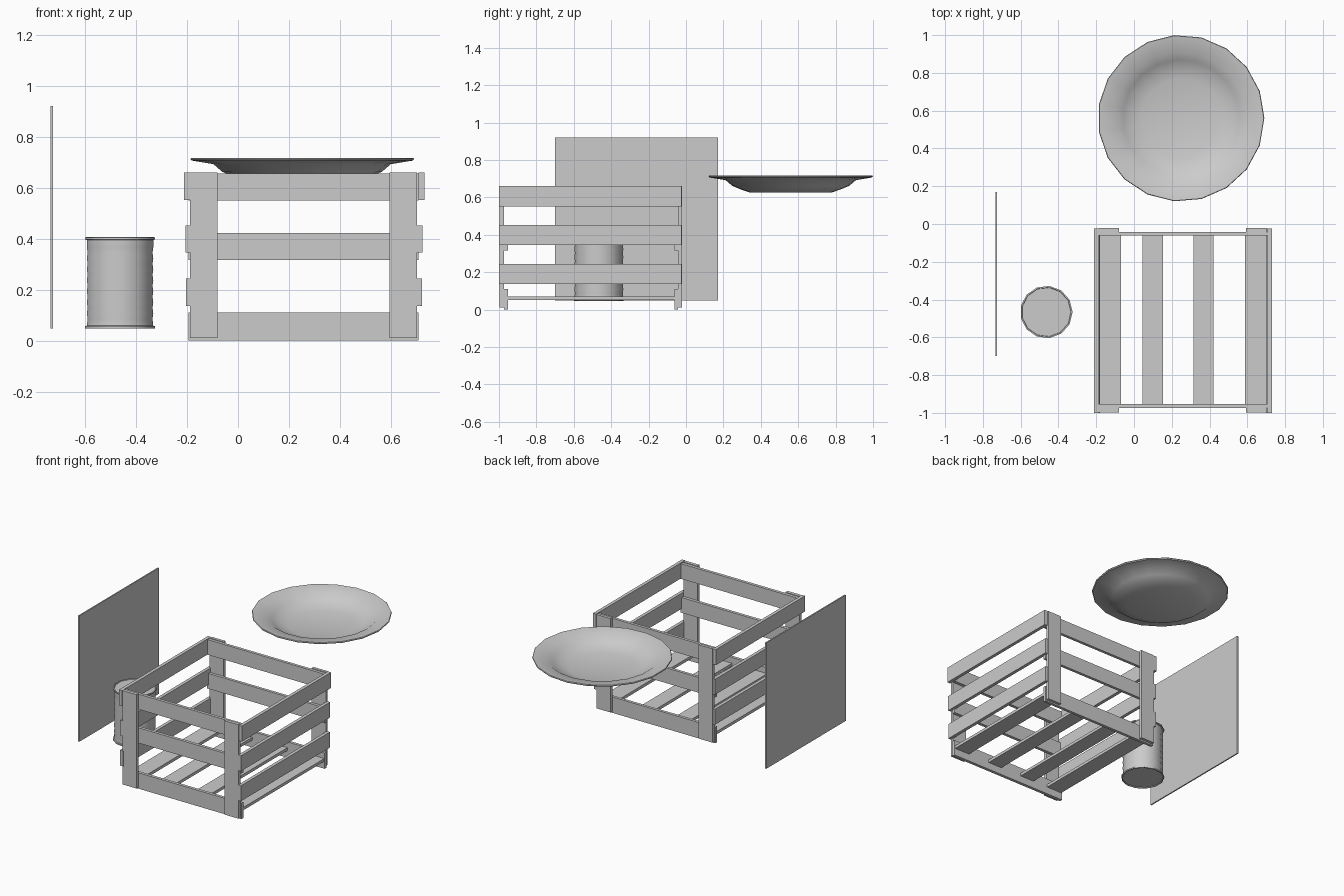
import bpy, bmesh, math

if "Cube" in bpy.data.objects:
    bpy.data.objects.remove(bpy.data.objects["Cube"])


def box(name, x, y, z):
    """Box from (min, max) ranges."""
    bm = bmesh.new()
    bmesh.ops.create_cube(bm, size=1)
    for v in bm.verts:
        v.co = [r[0] + (c + 0.5) * (r[1] - r[0]) for c, r in zip(v.co, (x, y, z))]
    me = bpy.data.meshes.new(name)
    bm.to_mesh(me)
    bm.free()
    ob = bpy.data.objects.new(name, me)
    bpy.context.collection.objects.link(ob)
    return ob


def lathe(name, profile, sides, centre):
    """Revolve an (r, z) profile that starts and ends on the axis."""
    bm = bmesh.new()
    rings = []
    for r, z in profile:
        if r == 0:
            rings.append([bm.verts.new((0, 0, z))] * sides)
        else:
            rings.append([bm.verts.new((r * math.cos(math.tau * i / sides),
                                        r * math.sin(math.tau * i / sides), z))
                          for i in range(sides)])
    for a, b in zip(rings, rings[1:]):
        for i in range(sides):
            j = (i + 1) % sides
            bm.faces.new(list(dict.fromkeys((a[i], a[j], b[j], b[i]))))
    bmesh.ops.recalc_face_normals(bm, faces=bm.faces)
    me = bpy.data.meshes.new(name)
    bm.to_mesh(me)
    bm.free()
    ob = bpy.data.objects.new(name, me)
    ob.location = (centre[0], centre[1], 0)
    bpy.context.collection.objects.link(ob)
    bpy.context.view_layer.objects.active = ob
    ob.select_set(True)
    bpy.ops.object.shade_smooth_by_angle(angle=math.radians(40))
    ob.select_set(False)
    return ob


# Crate ends: two posts on the outside, three rails behind them
ends = {"front": ((-0.997, -0.974), (-0.974, -0.953)),
        "back": ((-0.042, -0.022), (-0.062, -0.042))}
for side, (post_y, rail_y) in ends.items():
    box(f"{side}_left_post", (-0.188, -0.08), post_y, (0.01, 0.66))
    box(f"{side}_right_post", (0.594, 0.702), post_y, (0.01, 0.66))
    for label, z in (("bottom", (0, 0.11)), ("middle", (0.316, 0.422)), ("top", (0.55, 0.655))):
        box(f"{side}_{label}_rail", (-0.194, 0.708), rail_y, z)

# Crate sides: three slats each, the top one set slightly further out
for label, z, out in (("low", (0.137, 0.244), 0.463), ("middle", (0.345, 0.452), 0.464),
                      ("top", (0.552, 0.66), 0.471)):
    for side, s in (("left", -1), ("right", 1)):
        x = sorted((0.259 + s * out, 0.259 + s * (out - 0.023)))
        box(f"{side}_{label}_slat", x, (-1.0, -0.025), z)

# Crate floor
for i, x in enumerate(((-0.188, -0.07), (0.045, 0.153), (0.315, 0.422), (0.588, 0.704))):
    box(f"floor_slat_{i + 1}", x, (-0.965, -0.055), (0.05, 0.07))

# Thin upright board
box("board", (-0.734, -0.725), (-0.70, 0.17), (0.048, 0.92))

# Tin with rims and a lightly ribbed wall
ribs = [(0.132 - 0.003 * (i % 2), 0.065 + 0.0215 * i) for i in range(1, 15)]
lathe("tin", [(0, 0.052), (0.130, 0.052), (0.132, 0.047), (0.139, 0.048), (0.139, 0.057),
              (0.132, 0.059)] + ribs +
      [(0.132, 0.395), (0.139, 0.397), (0.139, 0.405), (0.132, 0.406),
       (0.130, 0.401), (0, 0.401)], 13, (-0.464, -0.466))

# Plate with a shallow bowl and a wide rim
lathe("plate", [(0, 0.627), (0.222, 0.627), (0.27, 0.643), (0.315, 0.662), (0.35, 0.692),
                (0.436, 0.706), (0.441, 0.712), (0.438, 0.717), (0.35, 0.704),
                (0.31, 0.674), (0.265, 0.654), (0.21, 0.639), (0, 0.636)], 19, (0.249, 0.56))
